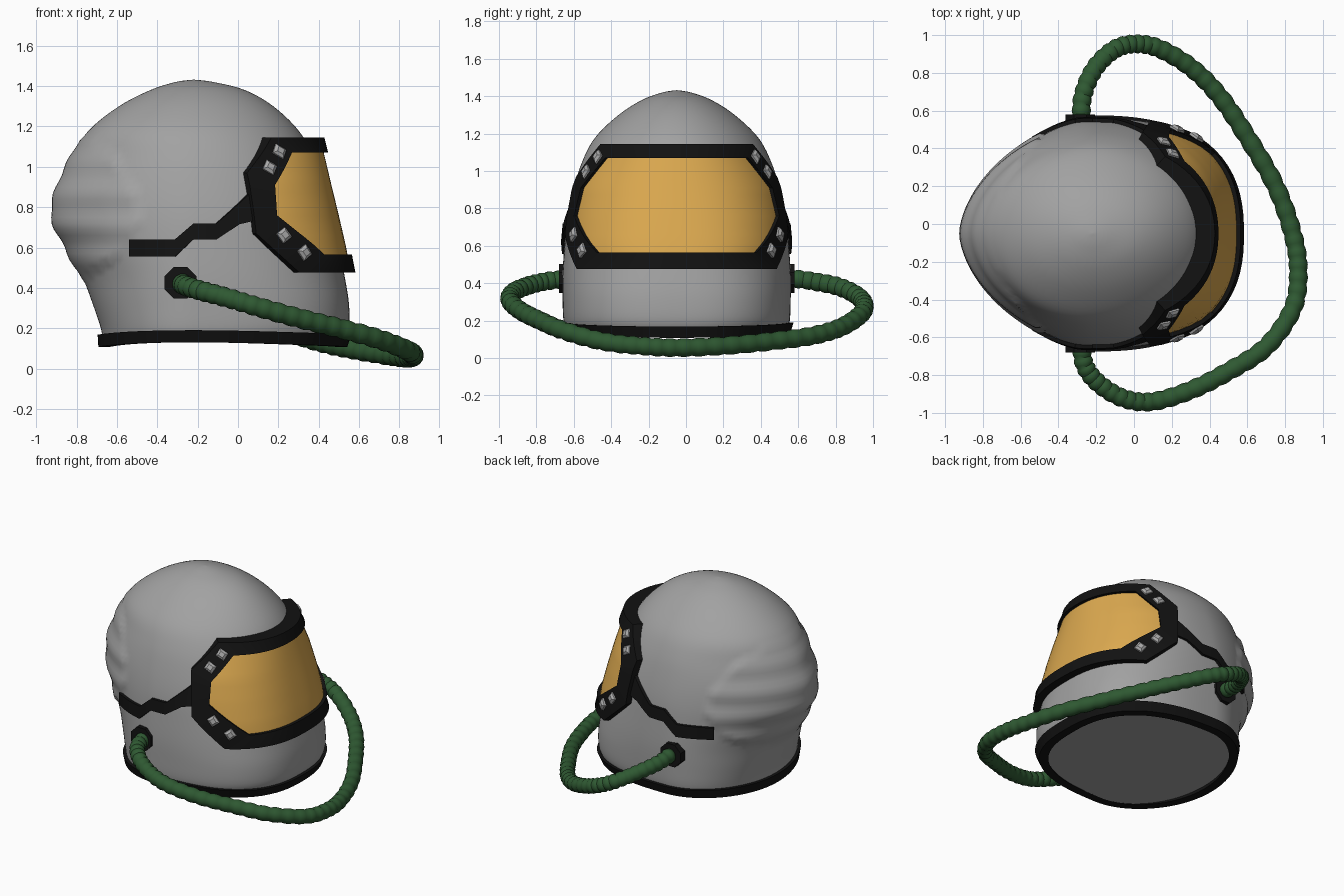
import bpy, bmesh, math
from mathutils import Vector

if "Cube" in bpy.data.objects:
    bpy.data.objects.remove(bpy.data.objects["Cube"])

XC, YC = -0.22, -0.05          # vertical axis of the helmet


def material(name, col):
    m = bpy.data.materials.new(name)
    m.diffuse_color = (*col, 1)
    m.use_nodes = True
    m.node_tree.nodes["Principled BSDF"].inputs["Base Color"].default_value = m.diffuse_color
    return m


GREY = material("shell grey", (0.36, 0.36, 0.36))
BLACK = material("rubber black", (0.006, 0.006, 0.006))
GOLD = material("visor gold", (0.72, 0.40, 0.08))
GREEN = material("hose green", (0.028, 0.10, 0.032))
METAL = material("stud metal", (0.40, 0.40, 0.40))


def build(name, verts, faces, mat, angle=40):
    me = bpy.data.meshes.new(name)
    me.from_pydata([tuple(v) for v in verts], [], faces)
    bm = bmesh.new()
    bm.from_mesh(me)
    bmesh.ops.remove_doubles(bm, verts=bm.verts, dist=1e-5)
    bmesh.ops.recalc_face_normals(bm, faces=bm.faces)
    bm.to_mesh(me)
    bm.free()
    me.materials.append(mat)
    ob = bpy.data.objects.new(name, me)
    bpy.context.collection.objects.link(ob)
    bpy.ops.object.select_all(action='DESELECT')
    ob.select_set(True)
    bpy.context.view_layer.objects.active = ob
    if angle:
        bpy.ops.object.shade_smooth_by_angle(angle=math.radians(angle))
    return ob


def catmull(rows, steps):
    out = []
    for i in range(len(rows) - 1):
        p = [rows[max(0, min(len(rows) - 1, i + k))] for k in (-1, 0, 1, 2)]
        for s in range(steps):
            t = s / steps
            out.append([0.5 * (2 * b + (c - a) * t + (2 * a - 5 * b + 4 * c - d) * t * t
                               + (3 * b - a - 3 * c + d) * t ** 3) for a, b, c, d in zip(*p)])
    return out + [list(rows[-1])]


# cross-sections: z, back x, front x, half width, front power, back power
SHELL = catmull([
    (0.13, -0.67, 0.52, 0.585, 2.5, 2.0), (0.20, -0.68, 0.55, 0.605, 2.6, 2.0),
    (0.32, -0.72, 0.55, 0.61, 2.6, 1.9), (0.45, -0.77, 0.53, 0.61, 2.5, 1.8),
    (0.60, -0.85, 0.50, 0.60, 2.4, 1.75), (0.75, -0.915, 0.465, 0.585, 2.3, 1.7),
    (0.90, -0.89, 0.43, 0.553, 2.2, 1.75), (1.05, -0.82, 0.375, 0.505, 2.1, 1.8),
    (1.18, -0.74, 0.30, 0.435, 2.0, 1.95), (1.30, -0.59, 0.175, 0.31, 2.0, 2.0),
    (1.38, -0.435, 0.035, 0.185, 2.0, 2.0), (1.42, -0.31, -0.12, 0.075, 2.0, 2.0),
    (1.432, -0.221, -0.219, 0.001, 2.0, 2.0)], 5)
VISOR = [(0.45, -0.8, 0.565, 0.615, 2.5, 2), (0.62, -0.8, 0.532, 0.61, 2.5, 2),
         (0.77, -0.8, 0.497, 0.595, 2.4, 2), (0.91, -0.8, 0.463, 0.57, 2.3, 2),
         (1.07, -0.8, 0.425, 0.505, 2.2, 2), (1.17, -0.8, 0.40, 0.46, 2.1, 2)]


def radius(row, phi):
    c, s = math.cos(phi), abs(math.sin(phi))
    a, n = (row[2] - XC, row[4]) if c > 0 else (XC - row[1], row[5])
    return ((abs(c) / a) ** n + (s / row[3]) ** n) ** (-1 / n)


def surf(table, phi, z, off=0.0):
    zc = max(table[0][0], min(table[-1][0], z))
    for p, q in zip(table, table[1:]):
        if zc <= q[0]:
            break
    t = (zc - p[0]) / (q[0] - p[0])
    r = radius([a + (b - a) * t for a, b in zip(p, q)], phi) + off
    return Vector((XC + r * math.cos(phi), YC + r * math.sin(phi), z))


def at(table, x, z):
    """Angle and height of the surface point seen from the side at x, z."""
    lo, hi = 0.0, math.pi
    for _ in range(40):
        mid = (lo + hi) / 2
        lo, hi = (mid, hi) if surf(table, mid, z).x > x else (lo, mid)
    return (lo, z)


def band(name, table, one, two, off, depth, closed, steps=6):
    """Thick strip lying on a surface between two matching lines."""
    n = len(one)
    pairs = []
    for i in range(n if closed else n - 1):
        j = (i + 1) % n
        for s in range(steps):
            t = s / steps
            pairs.append([[a + (b - a) * t for a, b in zip(l[i], l[j])] for l in (one, two)])
    if not closed:
        pairs.append([one[-1], two[-1]])
    verts, faces = [], []
    for p, q in pairs:
        verts += [surf(table, *p, off), surf(table, *q, off),
                  surf(table, *q, off - depth), surf(table, *p, off - depth)]
    m = len(pairs)
    for i in range(m if closed else m - 1):
        a, b = 4 * i, 4 * ((i + 1) % m)
        faces += [(a + k, a + (k + 1) % 4, b + (k + 1) % 4, b + k) for k in range(4)]
    if not closed:
        faces += [(0, 1, 2, 3), tuple(range(4 * m - 4, 4 * m))]
    return build(name, verts, faces, BLACK, 30)


# helmet shell, with a raised quilted panel at the back
EDGE = [(0.42, -0.78), (0.46, -0.74), (0.58, -0.56), (0.73, -0.48), (0.9, -0.51),
        (1.05, -0.61), (1.15, -0.73)]
N = 128
verts, faces = [], []
for row in SHELL:
    z = row[0]
    for i in range(N):
        phi = 2 * math.pi * i / N
        r = radius(row, phi)
        x = XC + r * math.cos(phi)
        for (z0, x0), (z1, x1) in zip(EDGE, EDGE[1:]):
            if z0 <= z < z1 and x < x0 + (x1 - x0) * (z - z0) / (z1 - z0):
                r += 0.012 + 0.006 * math.sin(z * 38)
        verts.append((XC + r * math.cos(phi), YC + r * math.sin(phi), z))
for k in range(len(SHELL) - 1):
    for i in range(N):
        j = (i + 1) % N
        faces.append((k * N + i, k * N + j, k * N + N + j, k * N + N + i))
faces += [tuple(range(N)), tuple(range(len(verts) - N, len(verts)))]
build("helmet_shell", verts, faces, GREY, 45)

# neck trim
ring = [2 * math.pi * i / 96 for i in range(96)]
low = [(p, 0.108 + 0.022 * math.sin(p) ** 2) for p in ring]
band("neck_trim", SHELL, [(p, z + 0.06) for p, z in low], low, 0.022, 0.06, True, 1)

# visor frame and glass
outer = [(0, 1.145), at(VISOR, 0.15, 1.145), at(VISOR, 0.035, 0.97),
         at(VISOR, 0.08, 0.67), at(VISOR, 0.29, 0.475), (0, 0.475)]
inner = [(0, 1.07), at(VISOR, 0.25, 1.07), at(VISOR, 0.17, 0.91),
         at(VISOR, 0.18, 0.76), at(VISOR, 0.41, 0.565), (0, 0.565)]


def full(half):
    return half + [(-p, z) for p, z in reversed(half[1:-1])]


band("visor_frame", VISOR, full(outer), full(inner), 0.022, 0.10, True, 12)

verts, faces = [], []
side = []
for (p, z), (q, w) in zip(inner[1:4], inner[2:5]):
    side += [(p + (q - p) * t / 4, z + (w - z) * t / 4) for t in range(4)]
side.append(inner[4])
C = 32
for p, z in side:
    verts += [surf(VISOR, p * 1.02 * (2 * i / C - 1), z) for i in range(C + 1)]
for k in range(len(side) - 1):
    a = k * (C + 1)
    faces += [(a + i, a + i + 1, a + i + C + 2, a + i + C + 1) for i in range(C)]
build("visor_glass", verts, faces, GOLD)

# parts on both sides
STRAP = [(-0.53, 0.64, 0.555), (-0.31, 0.64, 0.555), (-0.22, 0.72, 0.64),
         (-0.11, 0.72, 0.64), (0.0, 0.82, 0.715), (0.08, 0.90, 0.735)]
STUDS = [(0.19, 1.075), (0.145, 0.995), (0.215, 0.66), (0.315, 0.575)]
for s, label in ((1, "left"), (-1, "right")):
    # strap running back from the visor
    top = [(s * at(SHELL, x, a)[0], a) for x, a, b in STRAP]
    bot = [(s * at(SHELL, x, b)[0], b) for x, a, b in STRAP]
    band("strap_" + label, SHELL, top, bot, 0.02, 0.06, False)

    # square studs on the frame
    for k, (x, z) in enumerate(STUDS):
        phi = s * at(VISOR, x, z)[0]
        o = surf(VISOR, phi, z, 0.02)
        u = (surf(VISOR, phi + 0.02, z) - surf(VISOR, phi - 0.02, z)).normalized()
        v = (surf(VISOR, phi, z + 0.02) - surf(VISOR, phi, z - 0.02)).normalized()
        n = u.cross(v).normalized()
        tilt = s * (0.6 if k < 2 else -0.6)
        verts = []
        for size, h in ((0.042, -0.01), (0.042, 0.008), (0.022, 0.02)):
            for c in range(4):
                a = tilt + math.pi / 4 + c * math.pi / 2
                verts.append(o + size * (math.cos(a) * u + math.sin(a) * v) + n * h)
        faces = [(0, 1, 2, 3), (8, 9, 10, 11)]
        faces += [(r + c, r + (c + 1) % 4, r + 4 + (c + 1) % 4, r + 4 + c)
                  for r in (0, 4) for c in range(4)]
        build(f"stud_{label}_{k + 1}", verts, faces, METAL, 0)

    # octagonal hose port
    verts = [(-0.285 + 0.085 * math.cos(a), YC + s * y, 0.425 + 0.085 * math.sin(a))
             for y in (0.55, 0.63) for a in [math.pi / 8 + math.pi / 4 * i for i in range(8)]]
    faces = [tuple(range(8)), tuple(range(8, 16))]
    faces += [(i, (i + 1) % 8, 8 + (i + 1) % 8, 8 + i) for i in range(8)]
    build("hose_port_" + label, verts, faces, BLACK, 0)

# ribbed hose looping round the front
PATH = [(-0.28, 0.54, 0.43), (-0.27, 0.68, 0.41), (-0.21, 0.82, 0.38), (-0.11, 0.92, 0.33),
        (0.0, 0.953, 0.28), (0.13, 0.93, 0.23), (0.30, 0.83, 0.165), (0.45, 0.68, 0.12),
        (0.60, 0.46, 0.09), (0.75, 0.20, 0.065), (0.84, -0.05, 0.055), (0.87, -0.25, 0.065),
        (0.84, -0.45, 0.09), (0.70, -0.65, 0.145), (0.50, -0.78, 0.20), (0.30, -0.88, 0.25),
        (0.10, -0.94, 0.305), (-0.05, -0.925, 0.35), (-0.18, -0.85, 0.385),
        (-0.26, -0.75, 0.41), (-0.28, -0.62, 0.425)]
pts = [Vector(p) for p in catmull(PATH, 12)]
M = 14
verts, faces = [], []
for i, p in enumerate(pts):
    t = (pts[min(i + 1, len(pts) - 1)] - pts[max(i - 1, 0)]).normalized()
    u = t.cross(Vector((0, 0, 1))).normalized()
    v = u.cross(t)
    r = (0.044, 0.049, 0.051, 0.049)[i % 4]
    verts += [p + r * (math.cos(2 * math.pi * k / M) * u + math.sin(2 * math.pi * k / M) * v)
              for k in range(M)]
for i in range(len(pts) - 1):
    a = i * M
    faces += [(a + k, a + (k + 1) % M, a + M + (k + 1) % M, a + M + k) for k in range(M)]
faces += [tuple(range(M)), tuple(range(len(verts) - M, len(verts)))]
build("hose", verts, faces, GREEN, 40)
